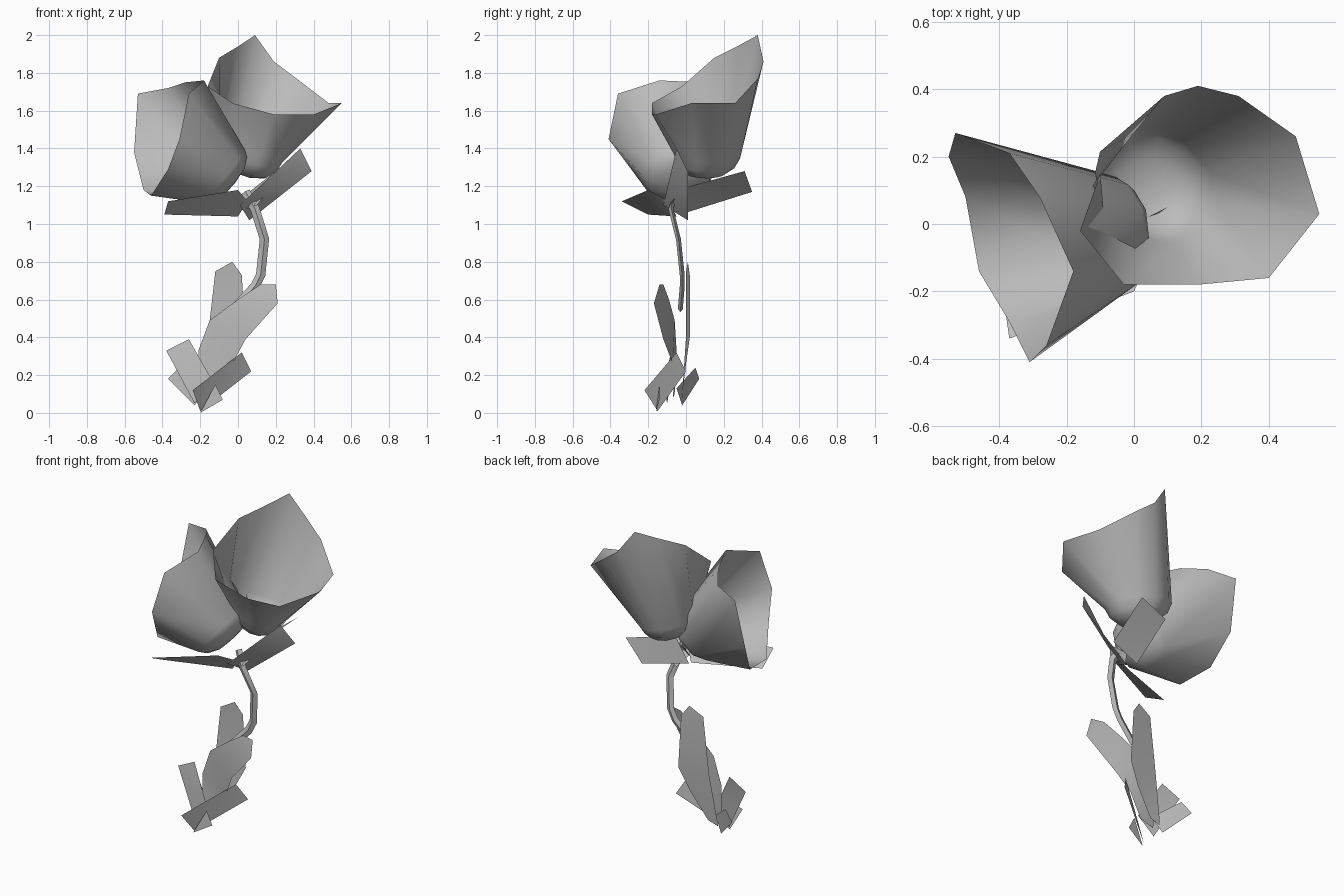
import bpy
import bmesh
import math
from mathutils import Vector

cube = bpy.data.objects.get("Cube")
if cube:
    bpy.data.objects.remove(cube, do_unlink=True)

# One plain grey for the whole plant
grey = bpy.data.materials.new("plain_grey")
grey.use_nodes = True
grey.diffuse_color = (0.5, 0.5, 0.5, 1)
grey.node_tree.nodes["Principled BSDF"].inputs["Base Color"].default_value = (0.5, 0.5, 0.5, 1)


def finish(bm, name, smooth_angle=60):
    """Turn a bmesh into a named, smooth-shaded object."""
    mesh = bpy.data.meshes.new(name)
    bm.to_mesh(mesh)
    bm.free()
    mesh.materials.append(grey)
    obj = bpy.data.objects.new(name, mesh)
    bpy.context.collection.objects.link(obj)
    bpy.ops.object.select_all(action="DESELECT")
    bpy.context.view_layer.objects.active = obj
    obj.select_set(True)
    bpy.ops.object.shade_smooth_by_angle(angle=math.radians(smooth_angle))
    return obj


def bridge(bm, lower, upper):
    """Join two closed rings of vertices with quads."""
    count = len(lower)
    for i in range(count):
        j = (i + 1) % count
        bm.faces.new((lower[i], lower[j], upper[j], upper[i]))


def cup(name, throat, rim, radius, depth, bulge):
    """Open cup: an uneven rim tapering to a rounded throat that bulges to one side."""
    bm = bmesh.new()
    rim = [Vector(p) for p in rim]
    throat = Vector(throat)
    middle = sum(rim, Vector()) / len(rim)
    axis = (middle - throat).normalized()
    spokes = []
    for p in rim:
        out = p - middle
        out = (out - axis * out.dot(axis)).normalized()
        spokes.append(out * (1 + max(0, out.dot(Vector(bulge)))))

    def ring(r, drop):
        return [bm.verts.new(throat + s * r - axis * drop) for s in spokes]

    top = [bm.verts.new(p) for p in rim]
    rings = [top, ring(radius, 0), ring(radius * 0.87, depth * 0.45), ring(radius * 0.55, depth * 0.85)]
    for upper, lower in zip(rings, rings[1:]):
        bridge(bm, lower, upper)
    pole = bm.verts.new(throat - axis * depth)
    last = rings[-1]
    for i in range(len(last)):
        bm.faces.new((pole, last[(i + 1) % len(last)], last[i]))
    bmesh.ops.recalc_face_normals(bm, faces=bm.faces)
    finish(bm, name, 170)


def leaf(name, *outline):
    """Thin single-sheet leaf from its outline."""
    bm = bmesh.new()
    face = bm.faces.new([bm.verts.new(p) for p in outline])
    face.normal_update()
    if face.normal.y > 0:
        face.normal_flip()
    bmesh.ops.triangulate(bm, faces=[face])
    finish(bm, name)


def stalk(name, path, width, thickness):
    """Flattened four-sided stalk swept along a path."""
    bm = bmesh.new()
    path = [Vector(p) for p in path]
    side_axis = Vector((0, 1, 0))
    rings = []
    for i, p in enumerate(path):
        along = path[min(i + 1, len(path) - 1)] - path[max(i - 1, 0)]
        across = side_axis.cross(along).normalized() * width
        front = along.cross(across).normalized() * thickness
        rings.append([bm.verts.new(p + d) for d in (across, front, -across, -front)])
    for lower, upper in zip(rings, rings[1:]):
        bridge(bm, lower, upper)
    bm.faces.new(rings[0])
    bm.faces.new(rings[-1])
    bmesh.ops.recalc_face_normals(bm, faces=bm.faces)
    finish(bm, name, 40)


# Two blossoms
cup("upper_blossom", (0.09, 0.09, 1.36), [
    (-0.16, -0.02, 1.73), (-0.1, 0.15, 1.88), (0, 0.27, 1.94), (0.09, 0.38, 2), (0.19, 0.41, 1.86), (0.31, 0.38, 1.77),
    (0.48, 0.26, 1.64), (0.55, 0.03, 1.64), (0.4, -0.16, 1.58), (0.19, -0.18, 1.58), (-0.03, -0.18, 1.64),
], radius=0.155, depth=0.12, bulge=(-0.42, 0.25, 0))
cup("side_blossom", (-0.07, -0.03, 1.26), [
    (-0.18, -0.14, 1.76), (-0.26, -0.36, 1.69), (-0.31, -0.41, 1.45), (-0.37, -0.29, 1.29), (-0.46, -0.14, 1.15),
    (-0.5, 0.08, 1.18), (-0.55, 0.2, 1.38), (-0.53, 0.27, 1.69), (-0.37, 0.21, 1.72), (-0.28, 0.08, 1.75),
], radius=0.175, depth=0.07, bulge=(0, -0.14, -0.1))
leaf("stamen", (0.1, 0.05, 1.3), (0.07, 0.03, 1.25), (0.04, 0.02, 1.5))

# Leaves below the blossoms
leaf("right_upper_leaf", (-0.37, -0.34, 1.12), (-0.39, -0.2, 1.05), (0, -0.05, 1.04), (0.05, -0.09, 1.12), (0, -0.2, 1.18))
leaf("left_upper_leaf", (0.33, -0.05, 1.4), (0.39, 0.01, 1.28), (0.06, 0.01, 1.02), (0.01, -0.12, 1.1))
leaf("back_upper_leaf", (0.11, -0.05, 1.18), (0.2, 0.31, 1.28), (0.06, 0.35, 1.17), (-0.02, 0, 1.06))

# Stem and the small collar at its top
stalk("stem", [
    (-0.02, -0.03, 0.55), (0.09, -0.02, 0.67), (0.12, -0.02, 0.73),
    (0.14, -0.04, 0.92), (0.09, -0.08, 1.08), (0.04, -0.05, 1.17),
], width=0.025, thickness=0.013)
leaf("stem_collar", (0.01, -0.06, 1.07), (0.1, -0.09, 1.1), (0.14, -0.05, 1.15), (0.03, -0.03, 1.13))

# Tall leaves at the foot
leaf("front_tall_leaf", (0.12, -0.12, 0.68), (0.2, -0.14, 0.68), (0.21, -0.17, 0.58), (0.04, -0.12, 0.39),
     (-0.03, -0.07, 0.26), (-0.1, -0.06, 0.1), (-0.2, -0.07, 0.08), (-0.21, -0.05, 0.33), (-0.15, -0.06, 0.49), (0, -0.09, 0.6))
leaf("back_tall_leaf", (-0.12, 0, 0.75), (-0.03, 0.01, 0.8), (0.02, 0.02, 0.73), (0.04, 0.02, 0.4),
     (-0.03, 0, 0.26), (-0.14, -0.02, 0.1), (-0.21, -0.02, 0.08), (-0.16, 0, 0.4))

# Short leaves at the foot
leaf("front_low_leaf", (0.02, -0.05, 0.32), (0.07, 0, 0.22), (-0.2, -0.15, 0.01), (-0.24, -0.22, 0.12))
leaf("right_low_leaf", (-0.38, -0.05, 0.33), (-0.26, -0.06, 0.39), (-0.13, -0.12, 0.16), (-0.23, -0.1, 0.05))
leaf("back_low_leaf", (-0.37, 0.07, 0.18), (-0.31, 0.05, 0.24), (-0.17, -0.05, 0.13), (-0.23, -0.02, 0.04))
leaf("foot_tip", (-0.12, -0.14, 0.15), (-0.08, -0.14, 0.07), (-0.2, -0.16, 0))
